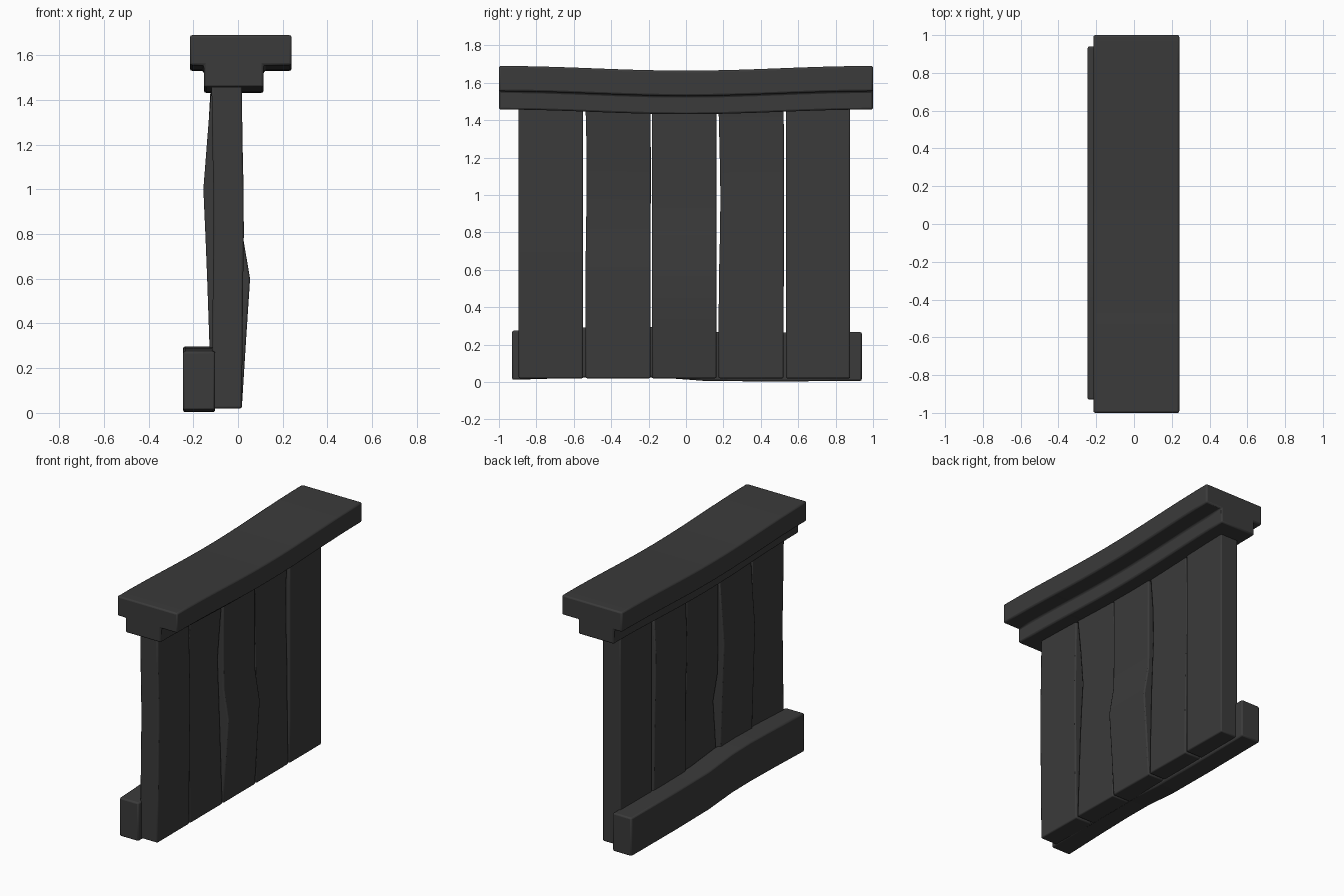
import bpy, bmesh, math

if "Cube" in bpy.data.objects:
    bpy.data.objects.remove(bpy.data.objects["Cube"])

dark = bpy.data.materials.new("dark_wood")
dark.diffuse_color = (0.043, 0.043, 0.043, 1)
dark.use_nodes = True
dark.node_tree.nodes["Principled BSDF"].inputs["Base Color"].default_value = dark.diffuse_color


def loft(name, rings, bevel=0.008):
    """Skin a list of matching cross-sections and cap both ends."""
    bm = bmesh.new()
    rows = [[bm.verts.new(p) for p in ring] for ring in rings]
    n = len(rows[0])
    for a, b in zip(rows, rows[1:]):
        for i in range(n):
            j = (i + 1) % n
            bm.faces.new((a[i], a[j], b[j], b[i]))
    bm.faces.new(rows[0][::-1])
    bm.faces.new(rows[-1])
    bmesh.ops.recalc_face_normals(bm, faces=bm.faces)
    me = bpy.data.meshes.new(name)
    bm.to_mesh(me)
    bm.free()
    ob = bpy.data.objects.new(name, me)
    bpy.context.collection.objects.link(ob)
    me.materials.append(dark)
    mod = ob.modifiers.new("bevel", 'BEVEL')
    mod.width = bevel
    mod.segments = 2
    mod.limit_method = 'ANGLE'
    mod.angle_limit = math.radians(40)
    bpy.ops.object.select_all(action='DESELECT')
    ob.select_set(True)
    bpy.context.view_layer.objects.active = ob
    bpy.ops.object.shade_smooth_by_angle(angle=math.radians(30))
    return ob


# Sagging top rail with a stepped profile
profile = [(-0.215, 1.69), (0.24, 1.69), (0.24, 1.555), (0.115, 1.555),
           (0.115, 1.457), (-0.153, 1.457), (-0.153, 1.555), (-0.215, 1.555)]
rings = []
for k in range(17):
    y = -1 + k / 8
    sag = -0.0125 * (1 + math.cos(math.pi * y))
    rings.append([(x, y, z + sag) for x, z in profile])
loft("top_rail", rings, 0.01)

# Upright planks: y range, then x and y warp at each height
heights = [0.02, 0.31, 0.6, 0.8, 1.0, 1.22, 1.465]
flat = [0] * 7
planks = [
    (-0.895, -0.55, [0, 0.003, 0.006, 0.009, 0.008, 0.003, 0], flat),
    (-0.537, -0.19, [0, -0.01, -0.02, -0.028, -0.037, -0.02, 0],
     [0, 0, 0, 0.002, 0.006, 0.006, 0]),
    (-0.183, 0.163, [0, 0.018, 0.037, 0.003, 0, 0, 0], flat),
    (0.174, 0.522, [0, -0.004, -0.008, -0.012, -0.018, -0.018, -0.004],
     [0, 0, 0.003, 0.008, 0.01, 0.006, 0]),
    (0.534, 0.878, flat, flat),
]
for i, (y0, y1, dx, dy) in enumerate(planks):
    rings = [[(-0.118 + a, y0 + b, z), (0.017 + a, y0 + b, z),
              (0.017 + a, y1 + b * 0.3, z), (-0.118 + a, y1 + b * 0.3, z)]
             for z, a, b in zip(heights, dx, dy)]
    loft(f"plank_{i + 1}", rings)

# Wavy baseboard along the back of the planks
rings = []
for y, lo, hi in [(-0.93, 0.012, 0.275), (-0.6, 0.022, 0.29), (-0.35, 0.027, 0.297),
                  (-0.15, 0.025, 0.293), (0.1, 0.006, 0.268), (0.45, 0.003, 0.265),
                  (0.94, 0.006, 0.268)]:
    rings.append([(-0.246, y, lo), (-0.102, y, lo), (-0.102, y, hi), (-0.246, y, hi)])
loft("baseboard", rings, 0.01)
